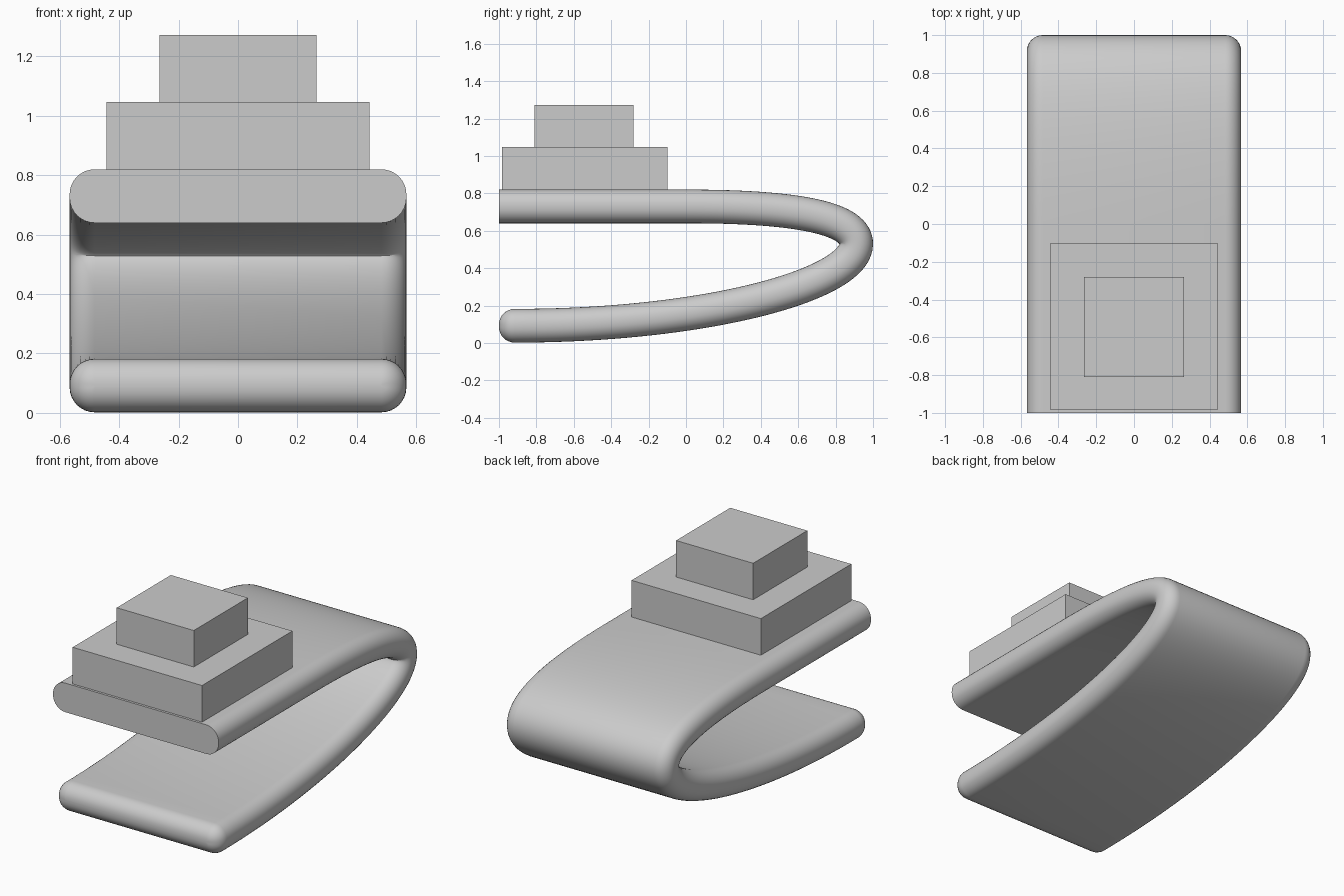
import bpy, bmesh, math
from mathutils import Vector
from mathutils.geometry import interpolate_bezier

cube = bpy.data.objects.get("Cube")
if cube:
    bpy.data.objects.remove(cube, do_unlink=True)

grey = bpy.data.materials.new("plain_grey")
grey.use_nodes = True
colour = (0.6, 0.6, 0.6, 1)
grey.diffuse_color = colour
grey.node_tree.nodes["Principled BSDF"].inputs["Base Color"].default_value = colour

HALF_WIDTH, HALF_THICK, ROUND = 0.567, 0.09, 0.084


def finish(bm, name):
    bmesh.ops.recalc_face_normals(bm, faces=bm.faces)
    mesh = bpy.data.meshes.new(name)
    bm.to_mesh(mesh)
    bm.free()
    mesh.materials.append(grey)
    obj = bpy.data.objects.new(name, mesh)
    bpy.context.collection.objects.link(obj)
    return obj


def section(inset):
    """Rounded strip outline as (across, through) pairs."""
    w, t = HALF_WIDTH - inset, HALF_THICK - inset
    r = max(ROUND - inset, 0.002)
    pts = []
    for q, (sx, sz) in enumerate(((1, 1), (-1, 1), (-1, -1), (1, -1))):
        for i in range(9):
            a = math.pi / 2 * (q + i / 8)
            pts.append((sx * (w - r) + r * math.cos(a), sz * (t - r) + r * math.sin(a)))
    return pts


def bezier(*points):
    a, b, c, d = (Vector((0, y, z)) for y, z in points)
    return interpolate_bezier(a, b, c, d, 40)


# Folded strip: flat upper arm, tight bend, then a long sweep to the lower lip
path = [Vector((0, -1, 0.73))]
path += bezier((0.0, 0.73), (0.51, 0.73), (0.91, 0.685), (0.91, 0.53))
path += bezier((0.91, 0.53), (0.91, 0.31), (0.1, 0.092), (-0.916, 0.092))[1:]
stations = []
for i, p in enumerate(path):
    tangent = (path[min(i + 1, len(path) - 1)] - path[max(i - 1, 0)]).normalized()
    stations.append((p, tangent, 0))

# Rounded lip closing the lower arm
end, direction = path[-1], Vector((0, -1, 0))
for i in range(1, 9):
    a = math.pi / 2 * i / 8
    stations.append((end + direction * ROUND * math.sin(a), direction,
                     ROUND * (1 - math.cos(a))))

bm = bmesh.new()
rings = []
for p, tangent, inset in stations:
    normal = Vector((0, -tangent.z, tangent.y))
    rings.append([bm.verts.new(p + Vector((x, 0, 0)) + normal * n)
                  for x, n in section(inset)])
for one, two in zip(rings, rings[1:]):
    for i in range(len(one)):
        j = (i + 1) % len(one)
        bm.faces.new((one[i], one[j], two[j], two[i]))
bm.faces.new(rings[0])
bm.faces.new(rings[-1])
strip = finish(bm, "folded_strip")
bpy.ops.object.select_all(action="DESELECT")
strip.select_set(True)
bpy.context.view_layer.objects.active = strip
bpy.ops.object.shade_smooth_by_angle(angle=math.radians(40))


# Stepped blocks on the upper arm
def block(name, half_x, y0, y1, z0, z1):
    bm = bmesh.new()
    bmesh.ops.create_cube(bm, size=1)
    bmesh.ops.scale(bm, vec=(2 * half_x, y1 - y0, z1 - z0), verts=bm.verts)
    bmesh.ops.translate(bm, vec=(0, (y0 + y1) / 2, (z0 + z1) / 2), verts=bm.verts)
    return finish(bm, name)


block("lower_block", 0.443, -0.985, -0.1, 0.815, 1.047)
block("upper_block", 0.264, -0.81, -0.28, 1.047, 1.273)
